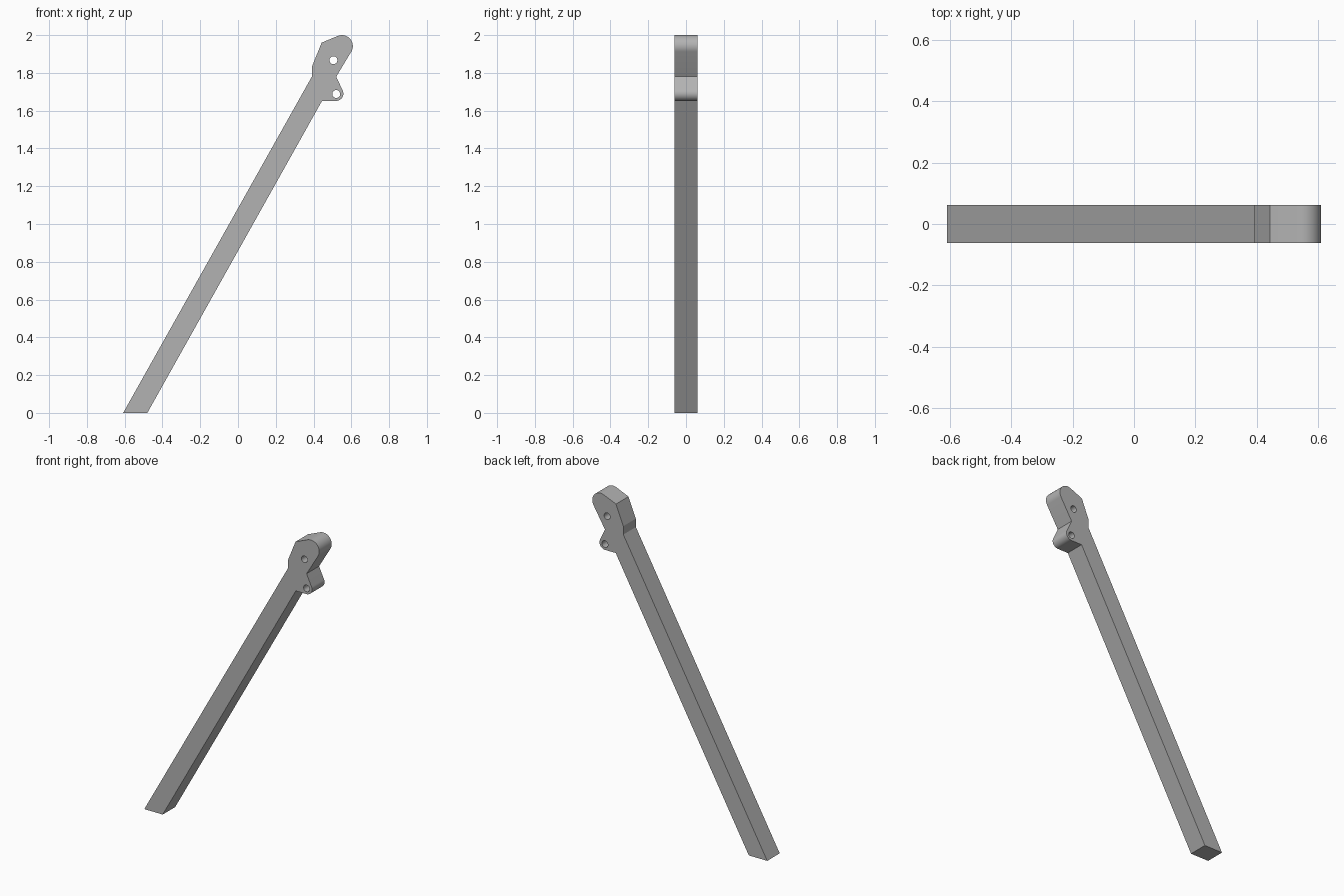
import bpy, bmesh
from math import cos, sin, radians

cube = bpy.data.objects.get("Cube")
if cube:
    bpy.data.objects.remove(cube, do_unlink=True)

HALF = 0.062  # half thickness of the bar


def arc(cx, cz, r, start, end, n):
    """Points along an arc, angles in degrees."""
    angles = [radians(start + (end - start) * i / n) for i in range(n + 1)]
    return [(cx + r * cos(a), cz + r * sin(a)) for a in angles]


# Outline: slanted bar, small lower ear, rounded head
outline = [(-0.608, 0), (-0.48, 0), (0.445, 1.652)]
outline += arc(0.52, 1.69, 0.038, -90, 26, 14)
outline += [(0.52, 1.78)]
outline += arc(0.55, 1.942, 0.058, -30, 111, 18)
outline += [(0.443, 1.96), (0.392, 1.835), (0.392, 1.782)]

# Pin holes through the head and the ear
holes = [arc(x, z, 0.021, 0, 345, 23) for x, z in ((0.505, 1.867), (0.52, 1.688))]

# Fill the profile and extrude it through the thickness
bm = bmesh.new()
edges = []
for loop in [outline] + holes:
    verts = [bm.verts.new((x, -HALF, z)) for x, z in loop]
    edges += [bm.edges.new((a, b)) for a, b in zip(verts, verts[1:] + verts[:1])]
bmesh.ops.triangle_fill(bm, edges=edges, use_beauty=True, use_dissolve=False)
ext = bmesh.ops.extrude_face_region(bm, geom=bm.faces[:], use_keep_orig=True)
back = [g for g in ext["geom"] if isinstance(g, bmesh.types.BMVert)]
bmesh.ops.translate(bm, vec=(0, 2 * HALF, 0), verts=back)
bmesh.ops.recalc_face_normals(bm, faces=bm.faces[:])
mesh = bpy.data.meshes.new("slanted_leg")
bm.to_mesh(mesh)
bm.free()
leg = bpy.data.objects.new("slanted_leg", mesh)
bpy.context.collection.objects.link(leg)

# Plain grey material
grey = bpy.data.materials.new("plain grey")
grey.use_nodes = True
colour = (0.45, 0.45, 0.45, 1)
grey.diffuse_color = colour
grey.node_tree.nodes["Principled BSDF"].inputs["Base Color"].default_value = colour
mesh.materials.append(grey)

# Smooth rounded ends, sharp edges elsewhere
bpy.ops.object.select_all(action="DESELECT")
leg.select_set(True)
bpy.context.view_layer.objects.active = leg
bpy.ops.object.shade_smooth_by_angle(angle=radians(20))
